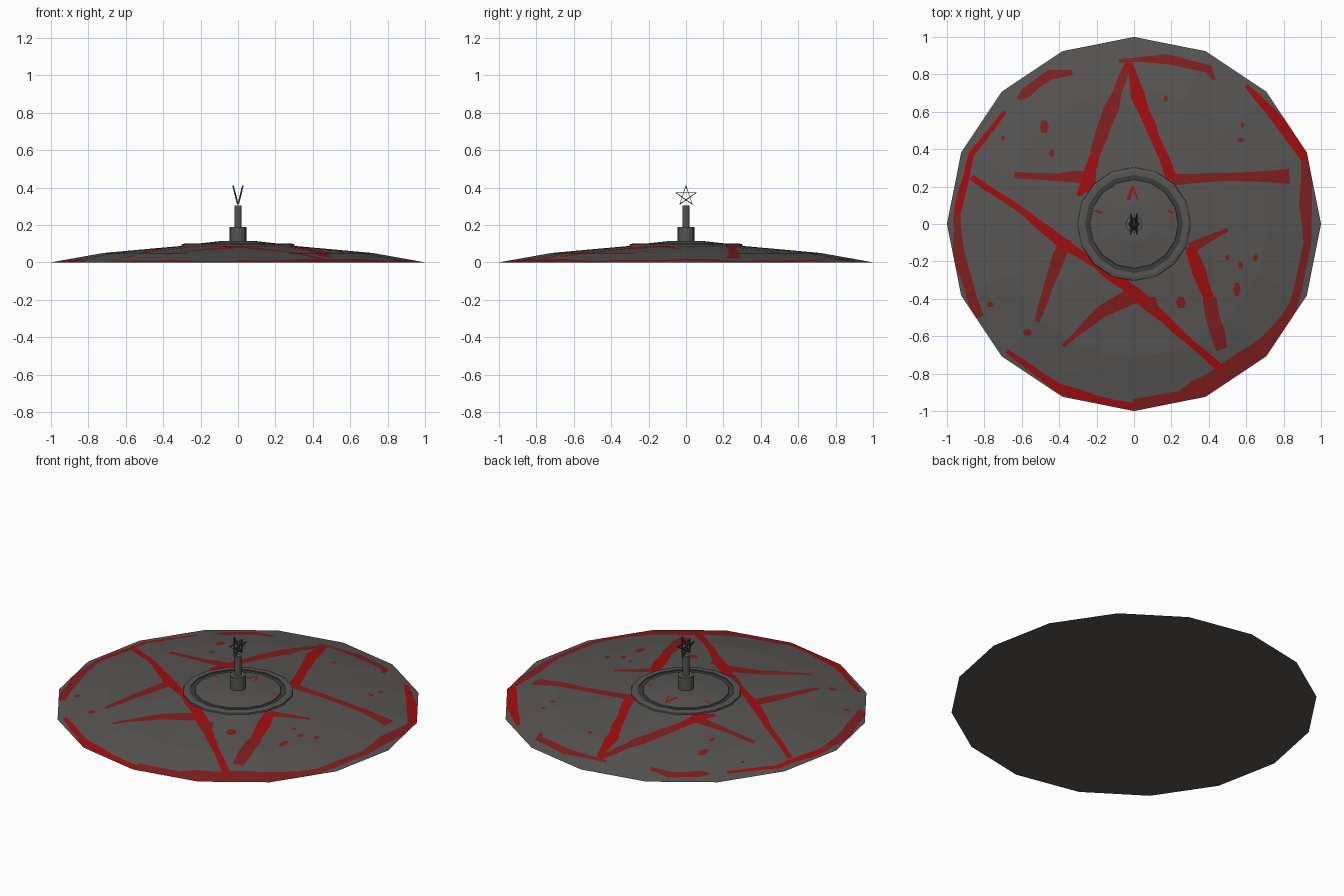
import bpy, bmesh, math, random
from mathutils import Vector

if "Cube" in bpy.data.objects:
    bpy.data.objects.remove(bpy.data.objects["Cube"])

random.seed(4)
SEG = 16


def material(name, rgb):
    m = bpy.data.materials.new(name)
    m.diffuse_color = (*rgb, 1)
    m.use_nodes = True
    m.node_tree.nodes["Principled BSDF"].inputs["Base Color"].default_value = m.diffuse_color
    return m


GREY = material("dark grey", (0.095, 0.092, 0.088))
SHADE = material("charcoal", (0.045, 0.045, 0.045))
RED = material("bright red", (0.36, 0.004, 0.005))
DULL = material("dull red", (0.22, 0.013, 0.014))


def add_object(name, bm, mats):
    me = bpy.data.meshes.new(name)
    bm.to_mesh(me)
    bm.free()
    for m in mats:
        me.materials.append(m)
    ob = bpy.data.objects.new(name, me)
    bpy.context.collection.objects.link(ob)
    return ob


def lathe(profile, close=False, cap=True):
    """Turn (radius, z) points into a faceted solid."""
    bm = bmesh.new()
    rings = [[bm.verts.new((r * math.cos(2 * math.pi * i / SEG),
                            r * math.sin(2 * math.pi * i / SEG), z))
              for i in range(SEG)] for r, z in profile]
    pairs = list(zip(rings, rings[1:]))
    if close:
        pairs.append((rings[-1], rings[0]))
    for a, b in pairs:
        for i in range(SEG):
            j = (i + 1) % SEG
            bm.faces.new((a[i], a[j], b[j], b[i]))
    if cap and not close:
        bm.faces.new(rings[0][::-1])
        bm.faces.new(rings[-1])
    bmesh.ops.recalc_face_normals(bm, faces=bm.faces[:])
    return bm


def paint(bm, poly, index):
    """Cut a convex outline into the upper faces and colour the inside."""
    poly = [Vector((x, y, 0)) for x, y in poly]
    area = sum(a.x * b.y - b.x * a.y for a, b in zip(poly, poly[1:] + poly[:1]))
    if area < 0:
        poly.reverse()
    x0, x1 = min(p.x for p in poly), max(p.x for p in poly)
    y0, y1 = min(p.y for p in poly), max(p.y for p in poly)
    faces = []
    for f in bm.faces:
        if f.normal.z > 0.3:
            xs = [v.co.x for v in f.verts]
            ys = [v.co.y for v in f.verts]
            if max(xs) > x0 and min(xs) < x1 and max(ys) > y0 and min(ys) < y1:
                faces.append(f)
    for a, b in zip(poly, poly[1:] + poly[:1]):
        d = b - a
        if d.length < 1e-4 or not faces:
            continue
        n = Vector((-d.y, d.x, 0)).normalized()
        geom = set(faces)
        for f in faces:
            geom.update(f.verts)
            geom.update(f.edges)
        out = bmesh.ops.bisect_plane(bm, geom=list(geom), dist=1e-5,
                                     plane_co=a, plane_no=n)["geom"]
        found = {g for g in out if isinstance(g, bmesh.types.BMFace)}
        faces = [f for f in found
                 if (f.calc_center_median() - a).dot(n) > 0]
    for f in faces:
        f.material_index = index


def stroke(bm, pts, index, rough=0.2):
    """Brush stroke through (x, y, width) points with a ragged edge."""
    fine = []
    for a, b in zip(pts, pts[1:]):
        n = max(1, round(math.dist(a[:2], b[:2]) / 0.1))
        for k in range(n):
            fine.append([p + (q - p) * k / n for p, q in zip(a, b)])
    fine.append(list(pts[-1]))
    sides = []
    for i, (x, y, w) in enumerate(fine):
        p, q = fine[max(i - 1, 0)], fine[min(i + 1, len(fine) - 1)]
        d = Vector((q[0] - p[0], q[1] - p[1])).normalized()
        n = Vector((-d.y, d.x)) * w / 2
        c = Vector((x, y))
        sides.append((c + n * random.uniform(1 - rough, 1 + rough),
                      c - n * random.uniform(1 - rough, 1 + rough)))
    for (a, b), (c, d) in zip(sides, sides[1:]):
        paint(bm, (a, b, d, c), index)


# Shallow faceted dish
dish = lathe([(1, 0), (0.72, 0.05), (0.3, 0.088), (0.2, 0.09)])

# Dull rim smears and star strokes
for s in (
    [(-.33, .81, .03), (-.45, .8, .06), (-.58, .7, .05), (-.62, .67, .02)],
    [(-.95, .05, .04), (-.93, -.2, .06), (-.83, -.5, .05)],
    [(0, -.975, .07), (.25, -.93, .08), (.5, -.81, .12), (.72, -.64, .1),
     (.85, -.45, .05), (.93, -.1, .04), (.92, .1, .07), (.92, .35, .05)],
    [(-.08, .87, .02), (.03, .88, .03), (.18, .88, .05), (.4, .83, .05), (.43, .77, .02)],
    [(-.03, .86, .03), (-.12, .62, .07), (-.21, .37, .06)],
    [(-.36, -.08, .06), (-.43, -.25, .07), (-.52, -.52, .03)],
    [(-.64, .26, .03), (-.4, .25, .05), (-.25, .25, .08)],
    [(.2, .24, .06), (.5, .25, .04), (.83, .26, .08)],
    [(.5, -.03, .02), (.3, -.13, .07)],
    [(-.38, -.65, .02), (-.17, -.47, .06), (0, -.38, .08)],
    [(.4, -.4, .08), (.47, -.67, .06)],
):
    stroke(dish, s, 2)

# Bright rim smears and star strokes
for s in (
    [(-.69, .6, .02), (-.87, .37, .03), (-.95, .05, .04)],
    [(-.68, -.68, .02), (-.4, -.88, .05), (-.1, -.965, .04), (0, -.98, .04)],
    [(.92, .35, .05), (.78, .55, .06), (.6, .74, .02)],
    [(-.02, .86, .03), (.02, .68, .07), (.12, .45, .05), (.2, .24, .06)],
    [(-.21, .37, .05), (-.25, .22, .08), (-.3, .15, .02)],
    [(-.87, .25, .03), (-.6, .07, .035), (-.38, -.1, .06), (-.2, -.22, .04),
     (.02, -.38, .07), (.3, -.63, .035), (.47, -.78, .04)],
    [(.3, -.12, .05), (.35, -.25, .07), (.4, -.4, .05)],
):
    stroke(dish, s, 1)

# Drips: x, y, half width, half height
for x, y, a, b in (
    (.17, .67, .012, .02), (-.48, .52, .025, .04), (-.44, .38, .015, .022),
    (.58, .53, .012, .015), (.57, .45, .02, .012), (-.7, .46, .01, .015),
    (-.57, -.58, .025, .02), (.25, -.42, .028, .035), (.1, -.43, .028, .045),
    (.55, -.35, .02, .04), (.57, -.22, .015, .02), (.5, -.18, .012, .015),
    (.65, -.18, .015, .02), (-.77, -.43, .02, .015),
):
    paint(dish, [(x + a * math.cos(t * math.pi / 3), y + b * math.sin(t * math.pi / 3))
                 for t in range(6)], 2)
add_object("dish", dish, [GREY, RED, DULL])

# Raised ring with a dark inner groove
add_object("ring", lathe([(0.305, 0.08), (0.302, 0.096), (0.285, 0.1),
                          (0.262, 0.1), (0.262, 0.08)], close=True), [GREY])
add_object("ring_groove", lathe([(0.265, 0.088), (0.262, 0.094), (0.235, 0.094),
                                 (0.235, 0.088)], close=True), [SHADE])

# Low central cone with a painted mark
cone = lathe([(0.24, 0.088), (0.236, 0.098), (0.1, 0.113), (0.05, 0.113)])
stroke(cone, [(-.03, .13, .02), (-.005, .2, .012)], 1)
stroke(cone, [(.02, .13, .008), (-.005, .2, .008)], 1)
stroke(cone, [(-.21, .07, .01), (-.17, .06, .01)], 1)
stroke(cone, [(.18, .07, .01), (.21, .06, .01)], 1)
add_object("center_cone", cone, [GREY, RED])

# Stepped post
add_object("post", lathe([(0.045, 0.1), (0.045, 0.19), (0.02, 0.19), (0.02, 0.305)]), [GREY])

# Two thin wire stars leaning apart on top of the post
for name, side in (("left_star", -1), ("right_star", 1)):
    bm = bmesh.new()
    lean = Vector((side * 0.25, 0, 1))
    tips = [Vector((0, 0.057 * math.sin(k * 0.8 * math.pi), 0.0)) +
            Vector((0, 0, 0.305)) + lean * (0.05 + 0.055 * math.cos(k * 0.8 * math.pi))
            for k in range(5)]
    out = Vector((0.004, 0, -0.001))
    for a, b in zip(tips, tips[1:] + tips[:1]):
        across = (b - a).cross(out).normalized() * 0.0012
        ends = [[bm.verts.new(p + s * out + t * across)
                 for s, t in ((-1, -1), (1, -1), (1, 1), (-1, 1))] for p in (a, b)]
        for i in range(4):
            j = (i + 1) % 4
            bm.faces.new((ends[0][i], ends[0][j], ends[1][j], ends[1][i]))
        bm.faces.new(ends[0][::-1])
        bm.faces.new(ends[1])
    bmesh.ops.recalc_face_normals(bm, faces=bm.faces[:])
    add_object(name, bm, [SHADE])
